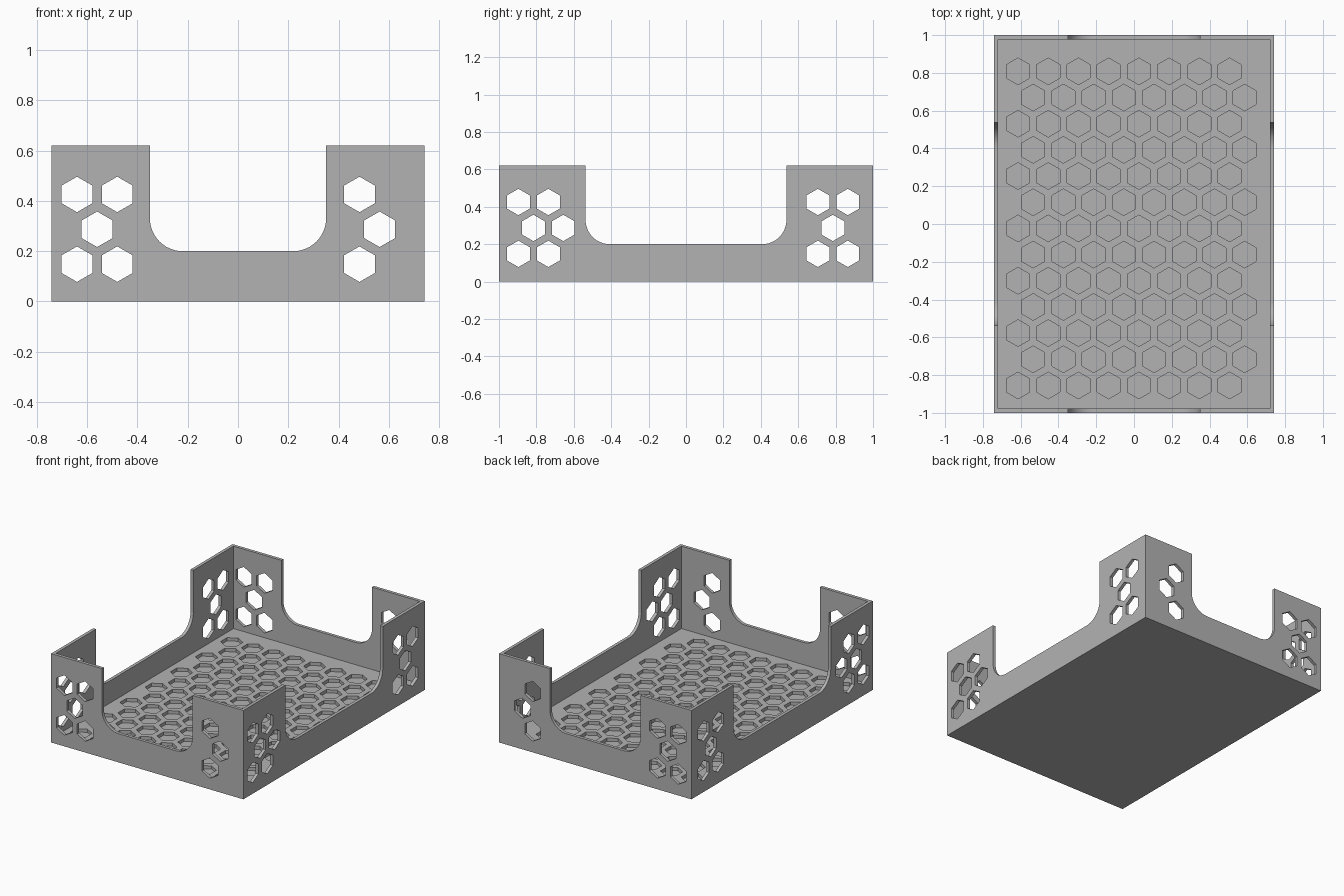
import bpy
import bmesh
from math import sin, cos, pi, radians, sqrt
from mathutils import Matrix, Vector

if "Cube" in bpy.data.objects:
    bpy.data.objects.remove(bpy.data.objects["Cube"])

HALF_X, HALF_Y, HEIGHT = 0.742, 1.0, 0.62
WALL, FLOOR, POCKET = 0.022, 0.045, 0.022
PITCH, HEX_R = 0.16, 0.0706
ROW = PITCH * sqrt(3) / 2

# Frames that map a profile (u, v) and depth w to each cutting direction
ALONG_Z = Matrix.Identity(3)
ALONG_Y = Matrix(((1, 0, 0), (0, 0, -1), (0, 1, 0)))
ALONG_X = Matrix(((0, 0, 1), (1, 0, 0), (0, 1, 0)))

grey = bpy.data.materials.new("grey plastic")
grey.use_nodes = True
colour = (0.45, 0.45, 0.45, 1)
grey.diffuse_color = colour
grey.node_tree.nodes["Principled BSDF"].inputs["Base Color"].default_value = colour


def prisms(name, profiles, frame, low, high):
    """Extrude closed outlines from depth low to depth high."""
    bm = bmesh.new()
    for outline in profiles:
        ends = [[bm.verts.new(frame @ Vector((u, v, w))) for u, v in outline]
                for w in (low, high)]
        bm.faces.new(ends[0][::-1])
        bm.faces.new(ends[1])
        n = len(outline)
        for i in range(n):
            j = (i + 1) % n
            bm.faces.new((ends[0][i], ends[0][j], ends[1][j], ends[1][i]))
    bmesh.ops.recalc_face_normals(bm, faces=bm.faces)
    mesh = bpy.data.meshes.new(name)
    bm.to_mesh(mesh)
    bm.free()
    mesh.materials.append(grey)
    obj = bpy.data.objects.new(name, mesh)
    bpy.context.collection.objects.link(obj)
    return obj


def rectangle(a, b):
    return [(-a, -b), (a, -b), (a, b), (-a, b)]


def hexagon(u, v):
    return [(u + HEX_R * sin(k * pi / 3), v + HEX_R * cos(k * pi / 3)) for k in range(6)]


def notch(half, bottom=0.2, radius=0.13, steps=12):
    """Wall opening with rounded lower corners."""
    right = [(half - radius + radius * sin(a), bottom + radius - radius * cos(a))
             for a in (i * pi / 2 / steps for i in range(steps + 1))]
    right.append((half, HEIGHT + 0.1))
    return right + [(-u, v) for u, v in reversed(right)]


def wall_holes(outer, middle):
    """Three staggered rows: the top and bottom match."""
    z = 0.287
    return ([hexagon(u, z + s * ROW) for u in outer for s in (-1, 1)]
            + [hexagon(u, z) for u in middle])


# Solid block that becomes the tray
tray = prisms("tray", [rectangle(HALF_X, HALF_Y)], ALONG_Z, 0, HEIGHT)

# Honeycomb pockets in the floor
pockets = [hexagon(-0.614 + PITCH * (col + 0.5 * (row % 2)), 0.808 - ROW * row)
           for row in range(13) for col in range(8)]

cutters = [
    prisms("interior_cutter", [rectangle(HALF_X - WALL, HALF_Y - WALL)], ALONG_Z, FLOOR, 1),
    prisms("pocket_cutter", pockets, ALONG_Z, POCKET, FLOOR + 0.1),
    prisms("end_notch_cutter", [notch(0.35)], ALONG_Y, -2, 2),
    prisms("side_notch_cutter", [notch(0.537)], ALONG_X, -2, 2),
    prisms("end_hole_cutter", wall_holes((-0.64, -0.48, 0.483), (-0.56, 0.563)),
           ALONG_Y, -2, 2),
    prisms("side_hole_cutter", wall_holes((-0.896, -0.736, 0.705, 0.865), (-0.816, -0.656, 0.785)),
           ALONG_X, -2, 2),
]

# Carve the block, then discard the cutters
bpy.ops.object.select_all(action="DESELECT")
bpy.context.view_layer.objects.active = tray
tray.select_set(True)
for cutter in cutters:
    cutter.hide_render = True
    cut = tray.modifiers.new(cutter.name, "BOOLEAN")
    cut.operation = "DIFFERENCE"
    cut.solver = "EXACT"
    cut.object = cutter
    bpy.ops.object.modifier_apply(modifier=cut.name)
    bpy.data.objects.remove(cutter)

bpy.ops.object.shade_smooth_by_angle(angle=radians(30))
